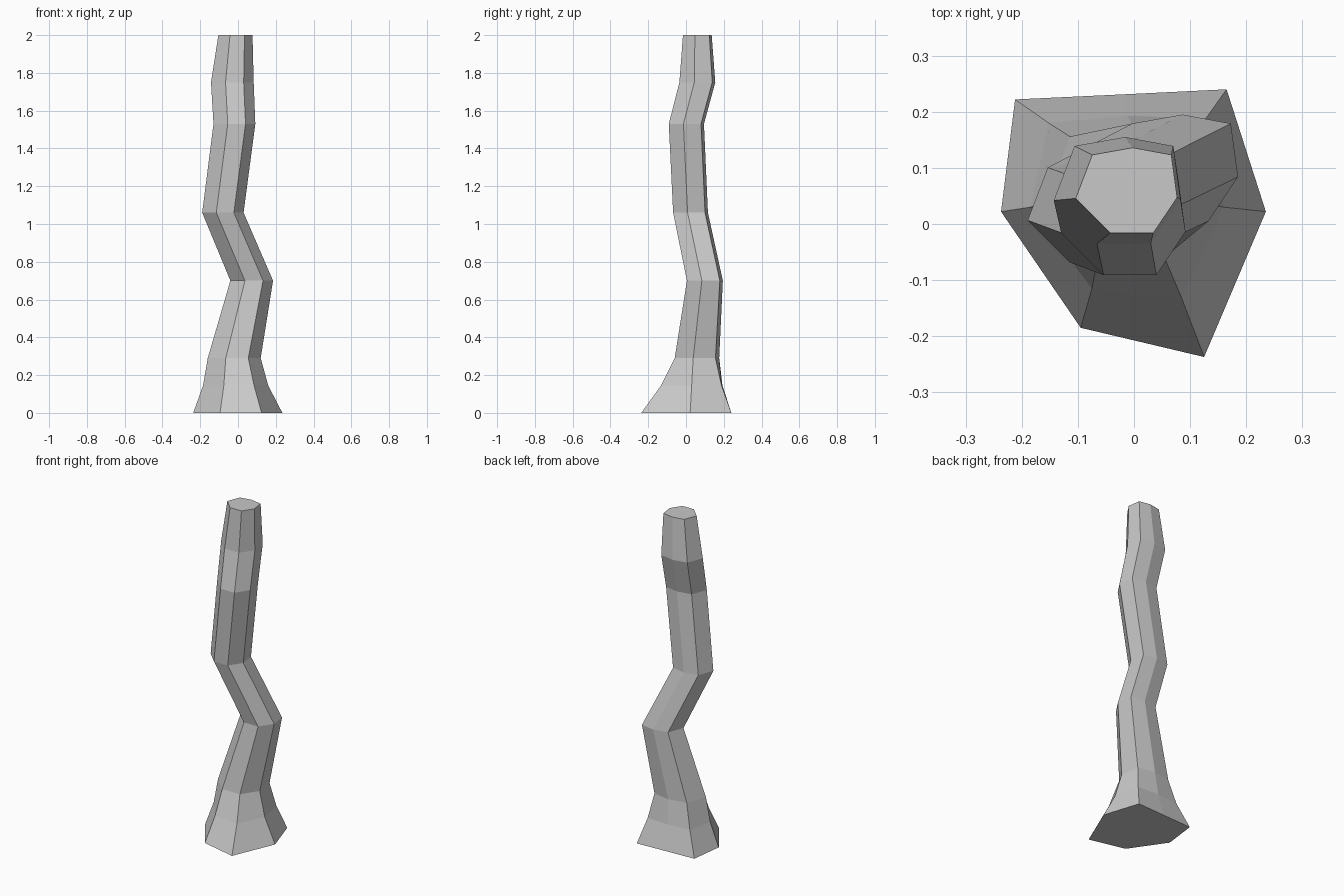
import bpy, bmesh

if "Cube" in bpy.data.objects:
    bpy.data.objects.remove(bpy.data.objects["Cube"])

# Seven-sided trunk cross-section: left, front pair, right, back three
SECTION = [(-1.13, -.18), (-.36, -.95), (.60, -.95), (1.13, -.16),
           (1.0, .79), (.14, .95), (-.76, .79)]

# Flared root rings, same corner order
ROOT_BASE = [(-.237, .022), (-.095, -.185), (.125, -.237), (.235, .022),
             (.165, .24), (-.02, .231), (-.212, .222)]
ROOT_MID = [(-.185, .03), (-.075, -.115), (.085, -.132), (.16, .03),
            (.128, .188), (-.012, .193), (-.152, .18)]

# Trunk bends: height, centre x, centre y, radius
BENDS = [(.29, -.02, .058, .124), (.70, .0725, .10, .10), (1.06, -.08, .024, .097),
         (1.53, -.019, .002, .098), (1.75, -.03, .06, .10), (2.0, -.0135, .06, .08)]

bark = bpy.data.materials.new("grey_bark")
bark.diffuse_color = (.58, .58, .58, 1)
bark.use_nodes = True
bark.node_tree.nodes["Principled BSDF"].inputs["Base Color"].default_value = bark.diffuse_color

rings = [[(x, y, 0) for x, y in ROOT_BASE], [(x, y, .145) for x, y in ROOT_MID]]
rings += [[(cx + r * x, cy + r * y, z) for x, y in SECTION] for z, cx, cy, r in BENDS]

# Loft the rings and close both ends
bm = bmesh.new()
loops = [[bm.verts.new(p) for p in ring] for ring in rings]
n = len(SECTION)
for low, high in zip(loops, loops[1:]):
    for i in range(n):
        j = (i + 1) % n
        bm.faces.new((low[i], low[j], high[j], high[i]))
bm.faces.new(loops[0][::-1])
bm.faces.new(loops[-1])
bmesh.ops.recalc_face_normals(bm, faces=bm.faces)

mesh = bpy.data.meshes.new("tree_trunk")
bm.to_mesh(mesh)
bm.free()
mesh.materials.append(bark)
trunk = bpy.data.objects.new("tree_trunk", mesh)
bpy.context.collection.objects.link(trunk)
